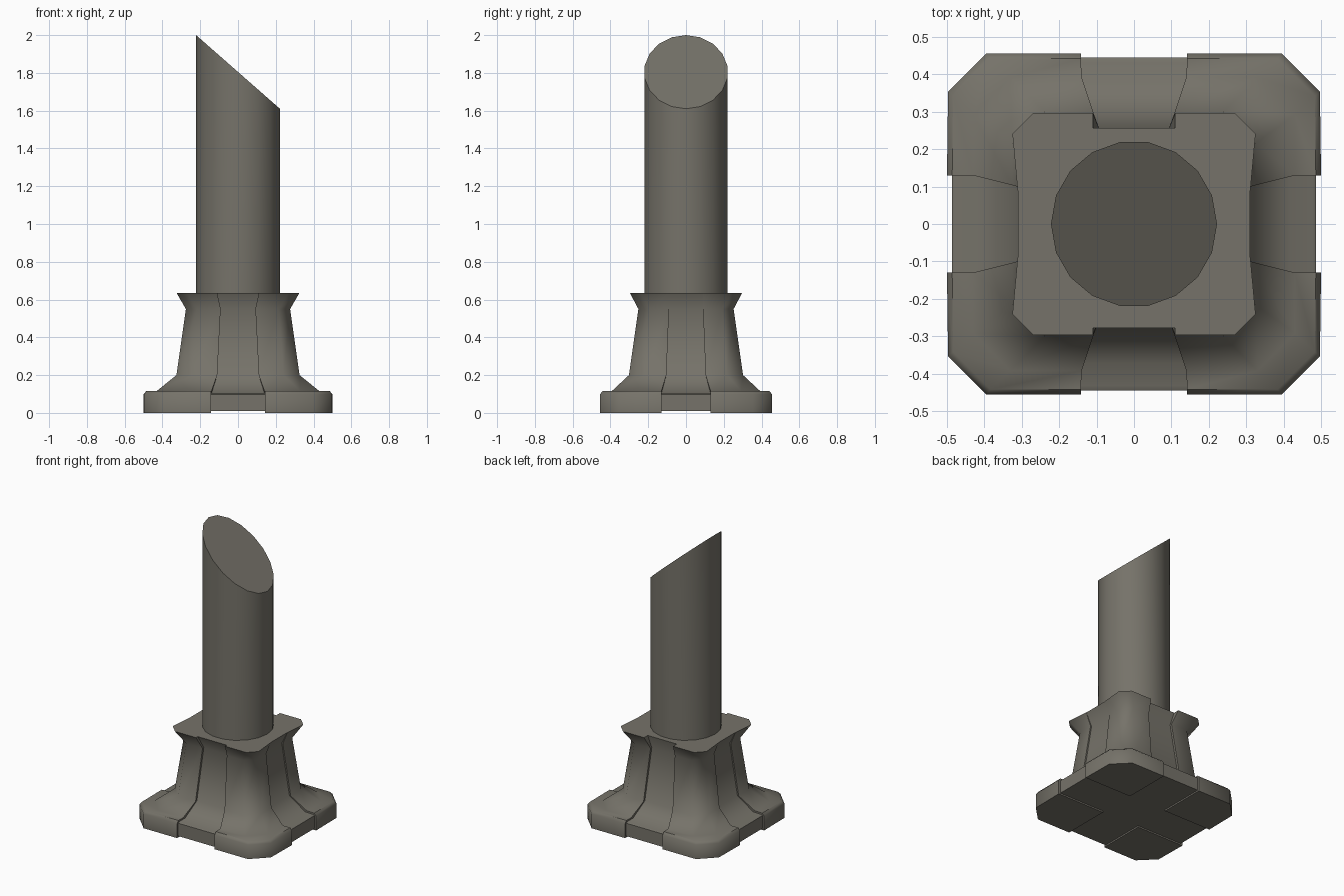
import bpy, bmesh, math

if "Cube" in bpy.data.objects:
    bpy.data.objects.remove(bpy.data.objects["Cube"])

stone = bpy.data.materials.new("warm dark grey")
stone.diffuse_color = (0.18, 0.17, 0.142, 1)
stone.use_nodes = True
stone.node_tree.nodes["Principled BSDF"].inputs["Base Color"].default_value = stone.diffuse_color


def finish(bm, name, angle):
    bmesh.ops.recalc_face_normals(bm, faces=bm.faces)
    me = bpy.data.meshes.new(name)
    bm.to_mesh(me)
    bm.free()
    ob = bpy.data.objects.new(name, me)
    bpy.context.collection.objects.link(ob)
    me.materials.append(stone)
    bpy.ops.object.select_all(action='DESELECT')
    ob.select_set(True)
    bpy.context.view_layer.objects.active = ob
    bpy.ops.object.shade_smooth_by_angle(angle=math.radians(angle))
    return ob


def loft(bm, rings):
    rings = [[bm.verts.new(p) for p in r] for r in rings]
    n = len(rings[0])
    for a, b in zip(rings, rings[1:]):
        for i in range(n):
            bm.faces.new((a[i], a[(i + 1) % n], b[(i + 1) % n], b[i]))
    bm.faces.new(rings[0][::-1])
    bm.faces.new(rings[-1])


# Pedestal levels: z, corner half sizes, chamfer, panel half widths,
# recessed panel planes (x, front y, back y), panel drop, side edge x
levels = [
    (0.010, .497, .456, .102, .142, .130, .487, .445, .445, 0, .500),
    (0.098, .497, .456, .102, .142, .130, .487, .445, .445, 0, .500),
    (0.115, .484, .442, .100, .142, .130, .478, .432, .432, .011, .486),
    (0.116, .430, .392, .100, .140, .130, .418, .372, .372, .011, .430),
    (0.200, .326, .302, .085, .110, .104, .316, .287, .287, 0, .326),
    (0.550, .276, .252, .060, .092, .090, .268, .238, .238, 0, .276),
    (0.635, .325, .297, .056, .110, .090, .310, .278, .257, 0, .311),
]


def ring(z, hx, hy, c, px, py, qx, front, back, drop, sx):
    pts = []
    for i, (ux, uy) in enumerate([(1, 1), (-1, 1), (-1, -1), (1, -1)]):
        qy = back if uy > 0 else front
        quad = [(qx, py, z - drop), (sx, py, z), (hx, hy - c, z),
                (hx - c, hy, z), (px, hy, z), (px, qy, z - drop)]
        quad = [(x * ux, y * uy, h) for x, y, h in quad]
        pts += quad if i % 2 == 0 else quad[::-1]
    return pts


# Pedestal with recessed panel on every side
bm = bmesh.new()
loft(bm, [ring(*lv) for lv in levels])
finish(bm, "pedestal", 48)

# Four corner feet
for ux, uy, name in [(1, 1, "back_right"), (-1, 1, "back_left"),
                     (-1, -1, "front_left"), (1, -1, "front_right")]:
    foot = [(.142, .13), (.5, .13), (.497, .354), (.395, .456), (.142, .456)]
    bm = bmesh.new()
    loft(bm, [[(x * ux, y * uy, z) for x, y in foot] for z in (0, .0101)])
    finish(bm, name + "_foot", 48)

# Broken column with slanted top
R, N = .222, 18
bm = bmesh.new()
circle = [(R * math.cos(2 * math.pi * i / N), R * math.sin(2 * math.pi * i / N))
          for i in range(N)]
loft(bm, [[(x, y, .63) for x, y in circle],
          [(x, y, 1.805 - x * .195 / R) for x, y in circle]])
finish(bm, "slanted_column", 30)
